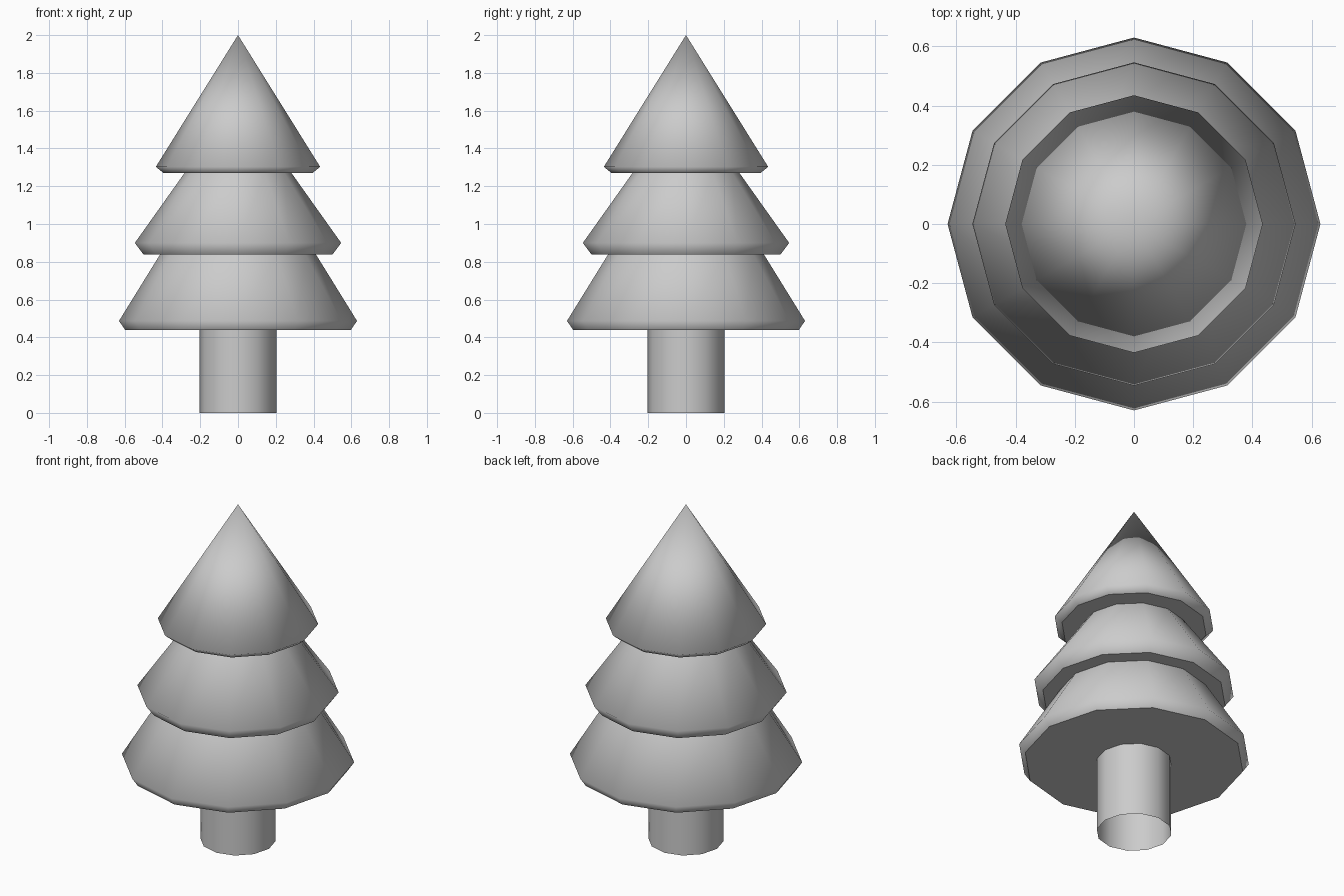
import bpy, bmesh
from math import cos, sin, tau

if "Cube" in bpy.data.objects:
    bpy.data.objects.remove(bpy.data.objects["Cube"])

SIDES = 12


def lathe(name, profile, sharp_rings=()):
    """Spin a (radius, z) profile around z; radius 0 makes a tip."""
    bm = bmesh.new()
    rings = []
    for r, z in profile:
        if r == 0:
            rings.append([bm.verts.new((0, 0, z))] * SIDES)
        else:
            rings.append([bm.verts.new((r * cos(tau * i / SIDES), r * sin(tau * i / SIDES), z))
                          for i in range(SIDES)])
    for lower, upper in zip(rings, rings[1:]):
        for i in range(SIDES):
            j = (i + 1) % SIDES
            corners = dict.fromkeys((lower[i], lower[j], upper[j], upper[i]))
            bm.faces.new(list(corners)).smooth = True
    for k in sharp_rings:
        for i in range(SIDES):
            edge = bm.edges.get((rings[k][i], rings[k][(i + 1) % SIDES]))
            edge.smooth = False
    mesh = bpy.data.meshes.new(name)
    bm.to_mesh(mesh)
    bm.free()
    obj = bpy.data.objects.new(name, mesh)
    bpy.context.collection.objects.link(obj)
    return obj


# Trunk: open tube
TRUNK_R = 0.204
lathe("trunk", [(TRUNK_R, 0), (TRUNK_R, 0.438)])

# Foliage tiers: (underside z, underside radius, rim z, rim radius, top radius, top z)
tiers = [
    (0.438, 0.597, 0.487, 0.63, 0.413, 0.838),
    (0.838, 0.50, 0.90, 0.546, 0.283, 1.27),
    (1.27, 0.395, 1.303, 0.435, 0, 2.0),
]
profile, sharp = [(TRUNK_R, 0.438)], []
for z0, r0, z1, r1, r2, z2 in tiers:
    n = len(profile)
    profile += [(r0, z0), (r1, z1), (r2, z2)]
    sharp += [n - 1, n]  # crisp inner and outer edges of each underside
lathe("foliage", profile, sharp)
